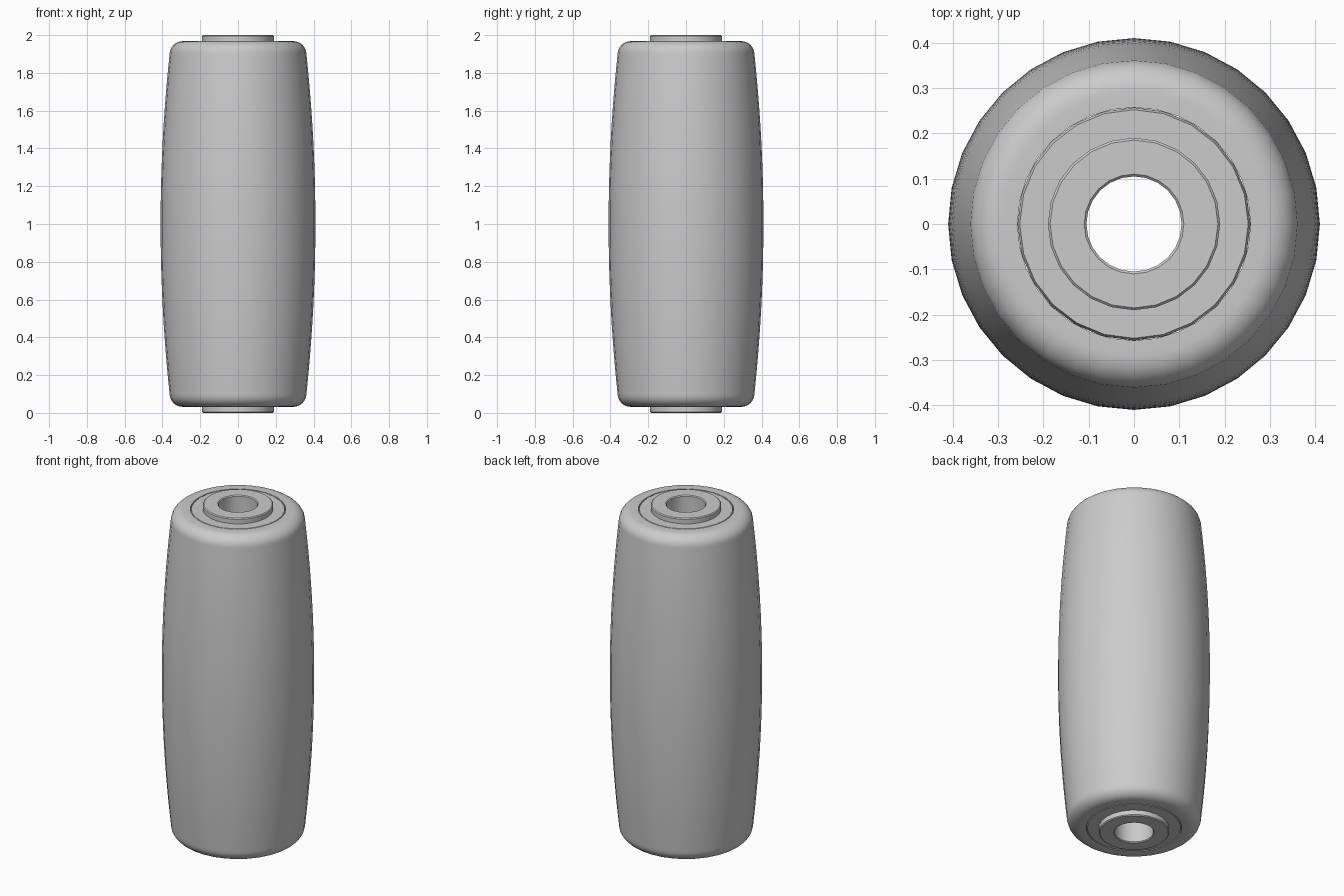
import bpy, bmesh, math

old = bpy.data.objects.get("Cube")
if old:
    bpy.data.objects.remove(old, do_unlink=True)

grey = bpy.data.materials.new("light_grey")
grey.use_nodes = True
colour = (0.6, 0.6, 0.6, 1)
grey.diffuse_color = colour
grey.node_tree.nodes["Principled BSDF"].inputs["Base Color"].default_value = colour


def lathe(name, upper, segments):
    """Mirror an upper half profile (radius, height from middle) and spin it into a closed ring."""
    lower = [(r, -h) for r, h in reversed(upper) if h > 0]
    profile = upper + lower
    bm = bmesh.new()
    rings = []
    for i in range(segments):
        a = 2 * math.pi * i / segments
        rings.append([bm.verts.new((r * math.cos(a), r * math.sin(a), 1 + h)) for r, h in profile])
    n = len(profile)
    for i, ring in enumerate(rings):
        following = rings[(i + 1) % segments]
        for j in range(n):
            k = (j + 1) % n
            bm.faces.new((ring[j], following[j], following[k], ring[k]))
    bmesh.ops.recalc_face_normals(bm, faces=bm.faces)
    mesh = bpy.data.meshes.new(name)
    bm.to_mesh(mesh)
    bm.free()
    mesh.materials.append(grey)
    obj = bpy.data.objects.new(name, mesh)
    bpy.context.collection.objects.link(obj)
    bpy.ops.object.select_all(action="DESELECT")
    obj.select_set(True)
    bpy.context.view_layer.objects.active = obj
    bpy.ops.object.shade_smooth_by_angle(angle=math.radians(30))
    return obj


# Barrel-shaped sleeve: bulged side, rounded rim, flat end
side = [(0.41 - 0.048 * (h / 0.9) ** 2, h) for h in [0.9 * i / 10 for i in range(11)]]
rim = []
for i in range(1, 9):
    a = math.pi / 2 * i / 8
    rim.append((0.292 + 0.07 * math.cos(a), 0.9 + 0.068 * math.sin(a)))
lathe("roller_sleeve", side + rim + [(0.257, 0.968)], 32)

# Bearing core: chamfered rim, raised collar and a through hole
core = [(0.257, 0.0), (0.257, 0.958), (0.252, 0.968), (0.19, 0.968), (0.19, 0.995),
        (0.185, 1.0), (0.11, 1.0), (0.105, 0.995), (0.105, 0.0)]
lathe("bearing_core", core, 24)
